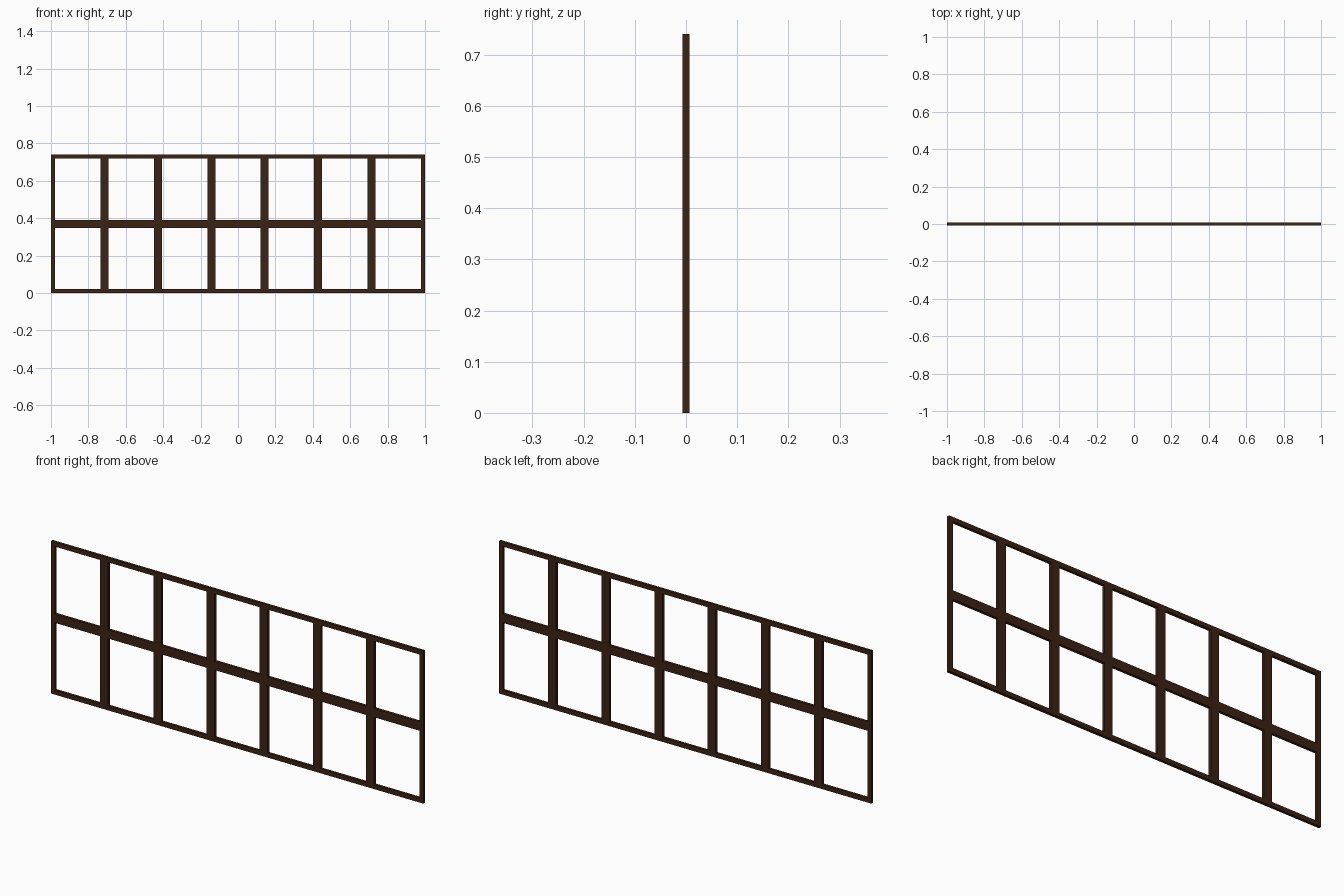
import bpy

if "Cube" in bpy.data.objects:
    bpy.data.objects.remove(bpy.data.objects["Cube"])

W, H, D = 2.0, 0.74, 0.0137       # overall width, height, depth
COLS = 7
EDGE, BAR = 0.0214, 0.0428        # border and inner bar widths

wood = bpy.data.materials.new("dark_wood")
wood.diffuse_color = (0.045, 0.016, 0.007, 1)
wood.use_nodes = True
wood.node_tree.nodes["Principled BSDF"].inputs["Base Color"].default_value = wood.diffuse_color


def bar(name, x0, x1, z0, z1):
    bpy.ops.mesh.primitive_cube_add(size=1, location=((x0 + x1) / 2, 0, (z0 + z1) / 2))
    ob = bpy.context.object
    ob.name = name
    ob.scale = (x1 - x0, D, z1 - z0)
    bpy.ops.object.transform_apply(location=False, rotation=False, scale=True)
    ob.data.materials.append(wood)


# Full-width rails
mid = H / 2
bar("bottom_rail", -W / 2, W / 2, 0, EDGE)
bar("middle_rail", -W / 2 + EDGE, W / 2 - EDGE, mid - BAR / 2, mid + BAR / 2)
bar("top_rail", -W / 2, W / 2, H - EDGE, H)

# End stiles
bar("left_stile", -W / 2, -W / 2 + EDGE, EDGE, H - EDGE)
bar("right_stile", W / 2 - EDGE, W / 2, EDGE, H - EDGE)

# Mullions, split above and below the middle rail
for i in range(1, COLS):
    x = -W / 2 + i * W / COLS
    bar("lower_mullion", x - BAR / 2, x + BAR / 2, EDGE, mid - BAR / 2)
    bar("upper_mullion", x - BAR / 2, x + BAR / 2, mid + BAR / 2, H - EDGE)
